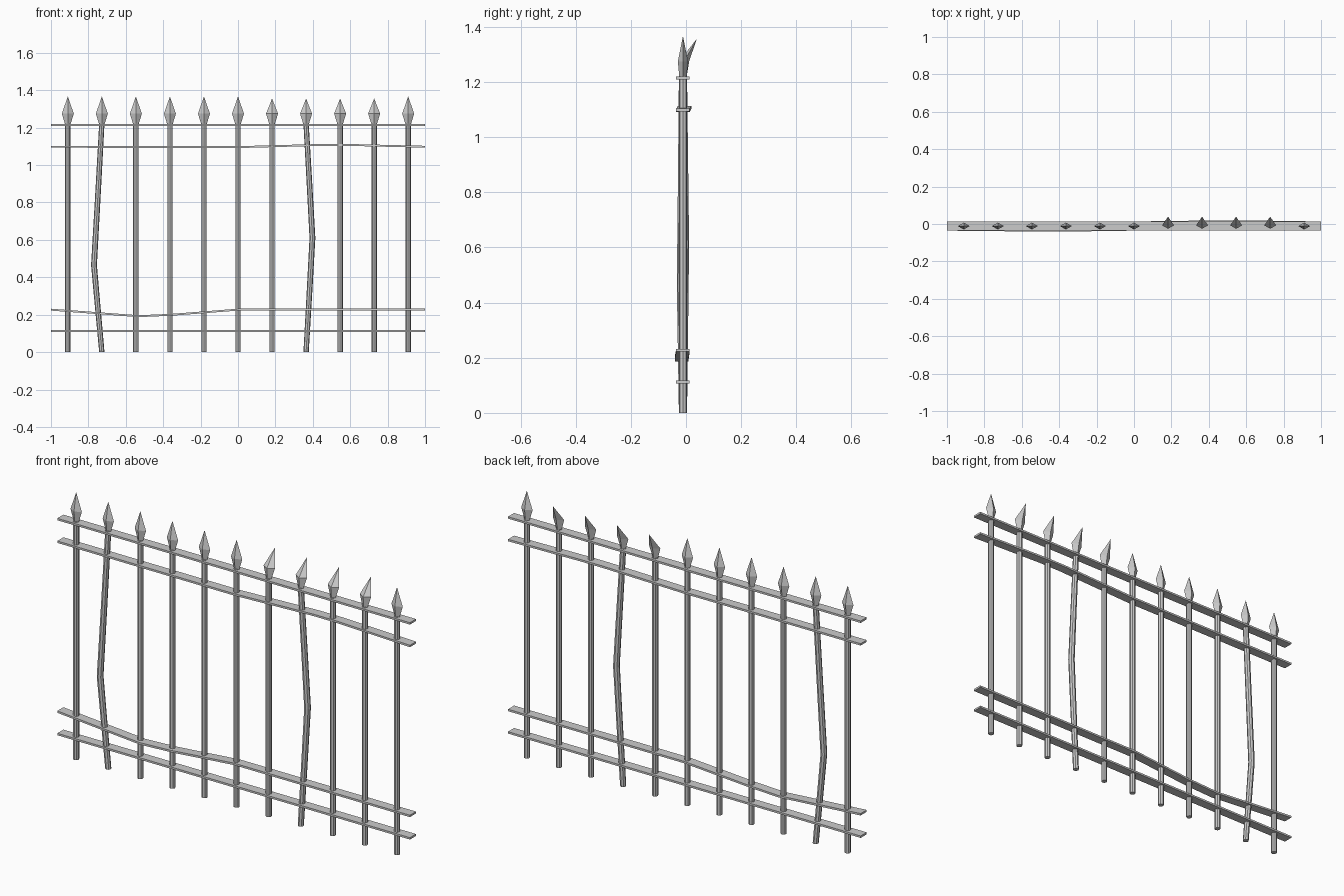
import bpy, bmesh, math

if "Cube" in bpy.data.objects:
    bpy.data.objects.remove(bpy.data.objects["Cube"])

YC = -0.011          # fence plane
SPACING = 0.182


def loft(name, rings):
    """Skin equal-length rings of points; a one-point last ring makes a tip."""
    bm = bmesh.new()
    vs = [[bm.verts.new(p) for p in r] for r in rings]
    n = len(vs[0])
    for a, b in zip(vs, vs[1:]):
        for i in range(n):
            j = (i + 1) % n
            if len(b) == 1:
                bm.faces.new((a[i], a[j], b[0]))
            else:
                bm.faces.new((a[i], a[j], b[j], b[i]))
    bm.faces.new(vs[0])
    if len(vs[-1]) > 2:
        bm.faces.new(vs[-1])
    bmesh.ops.recalc_face_normals(bm, faces=bm.faces)
    me = bpy.data.meshes.new(name)
    bm.to_mesh(me)
    bm.free()
    ob = bpy.data.objects.new(name, me)
    bpy.context.collection.objects.link(ob)
    return ob


def ring(x, y, z, rx, ry, n):
    return [(x + rx * math.cos(2 * math.pi * i / n),
             y + ry * math.sin(2 * math.pi * i / n), z) for i in range(n)]


def picket(name, x, bend=()):
    path = [(0, 0, 0, 1), *bend, (0, 0, 1.222, 1)]
    loft(name, [ring(x + dx, YC + dy, z, 0.0142 * s, 0.0148 * s, 8)
                for dx, dy, z, s in path])


def spike(name, x, bent):
    tip = (x, 0.039, 1.356) if bent else (x, YC, 1.367)
    mid = 0.004 if bent else 0
    loft(name, [ring(x, YC, 1.216, 0.014, 0.013, 4),
                ring(x, YC + mid, 1.275, 0.032, 0.0185, 4), [tip]])


def rail(name, path):
    w, t = 0.0245, 0.005
    loft(name, [[(x, YC + dy - w, z - t), (x, YC + dy + w, z - t),
                 (x, YC + dy + w, z + t), (x, YC + dy - w, z + t)]
                for x, dy, z in path])


# Pickets with spear tips; two are bowed, four tips are bent back
bends = {
    1: [(-0.021, -0.003, 0.23, 1.05), (-0.042, -0.006, 0.465, 1.1),
        (-0.022, -0.003, 0.82, 1.05)],
    7: [(0.017, 0.003, 0.3, 1.05), (0.034, 0.006, 0.61, 1.1),
        (0.017, 0.003, 0.92, 1.05)],
}
for i in range(11):
    x = (i - 5) * SPACING
    picket(f"picket_{i}", x, bends.get(i, ()))
    spike(f"spear_tip_{i}", x, 6 <= i <= 9)

# Straight outer rails
rail("top_rail", [(-1, 0, 1.214), (1, 0, 1.214)])
rail("bottom_rail", [(-1, 0, 0.112), (1, 0, 0.112)])

# Dented inner rails
rail("upper_inner_rail", [(-1, 0, 1.098), (-0.4, 0, 1.097), (0, 0, 1.096),
                          (0.45, 0.006, 1.108), (0.58, 0.006, 1.108), (1, 0, 1.098)])
rail("lower_inner_rail", [(-1, 0, 0.227), (-0.53, -0.005, 0.192),
                          (-0.35, -0.005, 0.2), (0, 0, 0.227), (1, 0, 0.227)])
